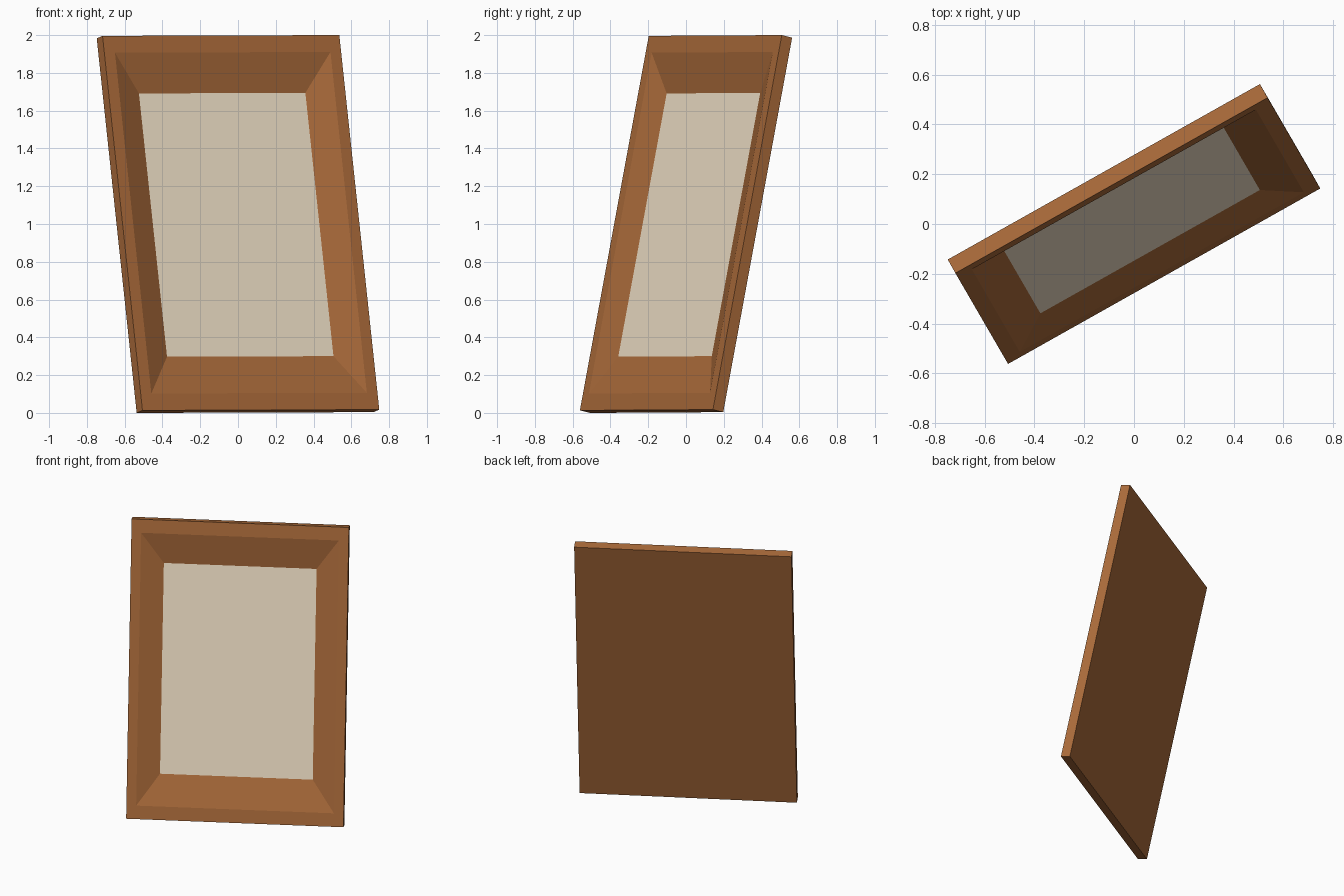
import bpy, bmesh
from math import radians
from mathutils import Matrix

if "Cube" in bpy.data.objects:
    bpy.data.objects.remove(bpy.data.objects["Cube"])

W, H, T = 1.438, 2.027, 0.064      # frame width, height, thickness
FLOOR = 0.02                       # depth of the recessed panel behind the centre

# leaning back, turned sideways, with a trace of roll
pose = (Matrix.Translation((0, 0, 1))
        @ Matrix.Rotation(radians(29.3), 4, 'Z')
        @ Matrix.Rotation(radians(-12), 4, 'X')
        @ Matrix.Rotation(radians(-0.17), 4, 'Y'))


def material(name, color):
    m = bpy.data.materials.new(name)
    m.diffuse_color = (*color, 1)
    m.use_nodes = True
    m.node_tree.nodes["Principled BSDF"].inputs["Base Color"].default_value = m.diffuse_color
    return m


def ring(bm, scale, y):
    """Rectangle of vertices, a scaled copy of the frame outline."""
    return [bm.verts.new((sx * W / 2 * scale, y, sz * H / 2 * scale))
            for sx, sz in ((-1, -1), (1, -1), (1, 1), (-1, 1))]


def finish(bm, name, mat):
    me = bpy.data.meshes.new(name)
    bm.to_mesh(me)
    bm.free()
    ob = bpy.data.objects.new(name, me)
    me.materials.append(mat)
    ob.matrix_world = pose
    bpy.context.collection.objects.link(ob)


# frame: back board, outer sides, flat border, sloped moulding
bm = bmesh.new()
rings = [ring(bm, s, y) for s, y in
         ((1, T / 2), (1, -T / 2), (0.91, -T / 2), (0.703, FLOOR))]
bm.faces.new(rings[0][::-1])
for a, b in zip(rings, rings[1:]):
    for i in range(4):
        j = (i + 1) % 4
        bm.faces.new((a[i], a[j], b[j], b[i]))
finish(bm, "frame", material("wood", (0.40, 0.145, 0.042)))

# picture panel filling the recess
bm = bmesh.new()
bm.faces.new(ring(bm, 0.703, FLOOR))
finish(bm, "picture_panel", material("canvas", (0.88, 0.76, 0.58)))
